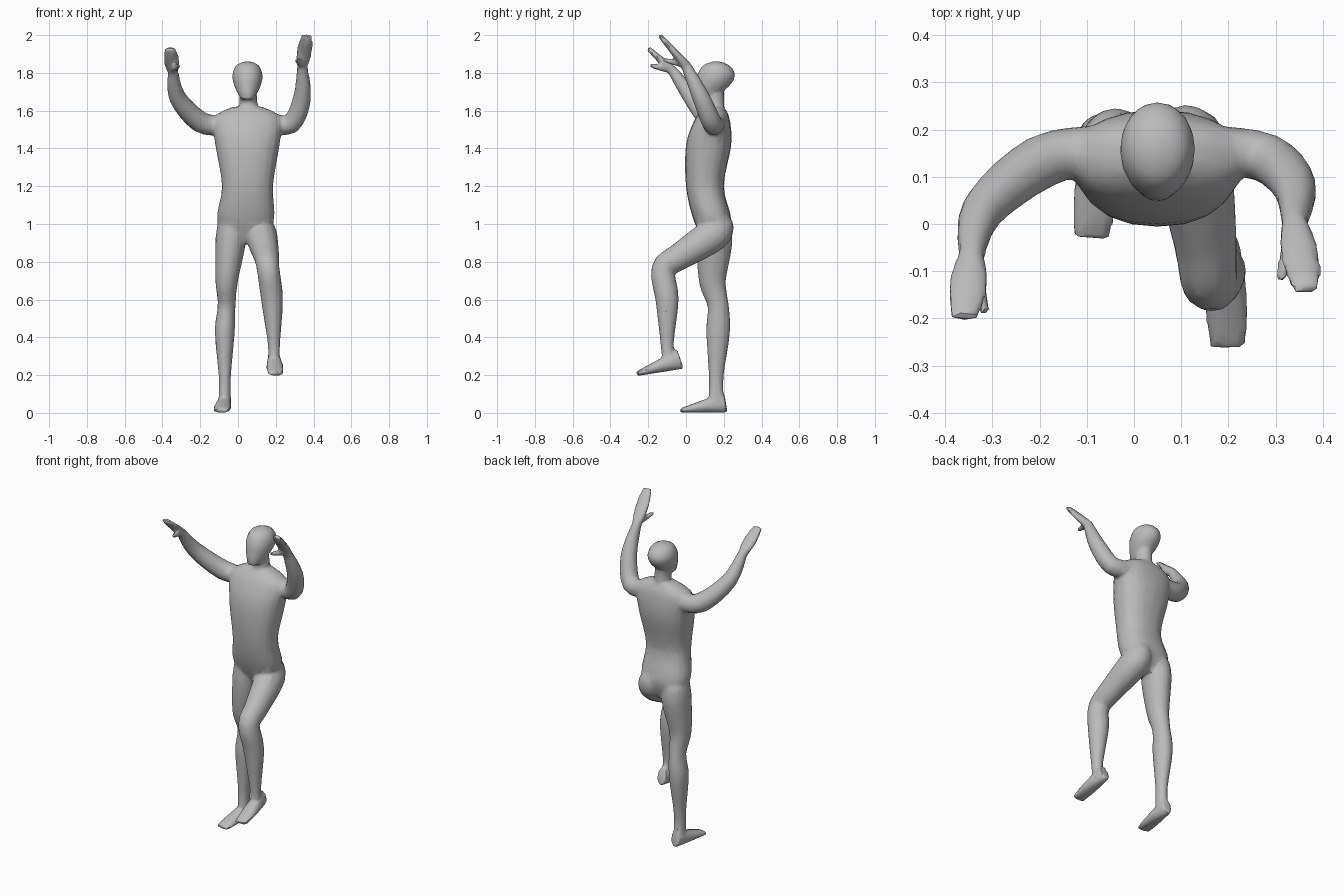
import bpy
import bmesh
from math import cos, sin, pi, copysign
from mathutils import Vector

cube = bpy.data.objects.get("Cube")
if cube:
    bpy.data.objects.remove(cube, do_unlink=True)

# One plain grey for the whole figure
grey = bpy.data.materials.new("plain_grey")
grey.use_nodes = True
grey_value = (0.5, 0.5, 0.5, 1)
grey.diffuse_color = grey_value
grey.node_tree.nodes["Principled BSDF"].inputs["Base Color"].default_value = grey_value

bm = bmesh.new()


def spline(stations, steps=4):
    """Add smoothly interpolated stations between the given ones."""
    result = []
    last = len(stations) - 1
    for i in range(last):
        before, start = stations[max(i - 1, 0)], stations[i]
        end, after = stations[i + 1], stations[min(i + 2, last)]
        for step in range(steps):
            t = step / steps
            result.append([
                b + t * ((c - a) + t * ((2 * a - 5 * b + 4 * c - d)
                                        + t * (3 * (b - c) + d - a))) / 2
                for a, b, c, d in zip(before, start, end, after)])
    result.append(stations[last])
    return result


def squared(value, power):
    """Flatten an oval's sides when the power is below one."""
    return copysign(abs(value) ** power, value)


def loft(stations, flat=False, ratio=1, power=1, sides=16):
    """Skin oval rings along a path of (x, y, z, half width, half depth).
    Without a depth, it is the width times the ratio.
    Flat rings stay level; others turn with the path."""
    complete = [s if len(s) > 4 else (*s, s[3] * ratio) for s in stations]
    stations = spline(complete)
    points = [Vector(s[:3]) for s in stations]
    last = len(points) - 1
    side = Vector((1, 0, 0))
    other = Vector((0, 1, 0))
    rings = []
    for i in range(last, -1, -1):
        if not flat:
            tangent = (points[min(i + 1, last)] - points[max(i - 1, 0)]).normalized()
            side = (side - tangent * side.dot(tangent)).normalized()
            other = tangent.cross(side)
        width, depth = stations[i][3:]
        angles = [2 * pi * k / sides for k in range(sides)]
        rings.append([
            bm.verts.new(points[i]
                         + side * width * squared(cos(angle), power)
                         + other * depth * squared(sin(angle), power))
            for angle in angles])
    for lower, upper in zip(rings, rings[1:]):
        for k in range(sides):
            following = (k + 1) % sides
            bm.faces.new((lower[k], lower[following], upper[following], upper[k]))
    bm.faces.new(rings[0])
    bm.faces.new(rings[last])


def foot(heel, toe):
    """Wedge standing on the line from heel to toe, broadest at the ball."""
    heel, toe = Vector(heel), Vector(toe)
    stations = []
    for t in (0, 0.2, 0.5, 0.8, 1):
        half_height = 0.012 + 0.043 * (1 - t)
        centre = heel.lerp(toe, t)
        centre.z += half_height
        half_width = 0.03 + 0.016 * sin(pi * t * 0.8)
        stations.append((*centre, half_width, half_height))
    loft(stations)


def hand(wrist, tip):
    """Flat mitten from wrist to fingertips, with a thumb toward the head."""
    wrist, tip = Vector(wrist), Vector(tip)
    stations = []
    for t in (0, 0.3, 0.7, 1):
        half_width = 0.028 + 0.015 * sin(pi * t)
        stations.append((*wrist.lerp(tip, t), half_width, 0.026 - 0.014 * t))
    loft(stations)
    inward = copysign(0.03, -wrist.x)
    thumb_tip = wrist + Vector((inward, -0.12, 0.03))
    knuckle = wrist.lerp(thumb_tip, 0.5)
    loft([(*wrist, 0.016), (*knuckle, 0.016), (*thumb_tip, 0.011)])


# Torso, from crotch to shoulders
loft([
    (0.04, 0.15, 0.9, 0.07, 0.05),
    (0.04, 0.14, 1.02, 0.15, 0.1),
    (0.05, 0.1, 1.2, 0.135, 0.1),
    (0.05, 0.12, 1.42, 0.17, 0.12),
    (0.05, 0.14, 1.56, 0.18, 0.09),
    (0.05, 0.15, 1.62, 0.08, 0.05),
], flat=True, power=0.86, sides=20)

# Neck
loft([(0.06, 0.15, 1.56, 0.05), (0.05, 0.15, 1.74, 0.045)], flat=True, ratio=1.1)

# Head, with a narrow jaw forward and a full skull behind
loft([
    (0.05, 0.09, 1.66, 0.035, 0.045),
    (0.05, 0.14, 1.73, 0.07, 0.09),
    (0.05, 0.16, 1.79, 0.08, 0.1),
    (0.05, 0.16, 1.84, 0.06, 0.07),
    (0.05, 0.16, 1.86, 0.02, 0.02),
], flat=True)

# Standing right leg: hip, thigh, knee, calf, ankle
loft([
    (-0.04, 0.15, 1, 0.07),
    (-0.04, 0.15, 0.9, 0.08),
    (-0.06, 0.14, 0.7, 0.06),
    (-0.06, 0.17, 0.57, 0.047),
    (-0.07, 0.17, 0.43, 0.053),
    (-0.07, 0.16, 0.2, 0.033),
    (-0.07, 0.16, 0.06, 0.033),
], ratio=1.2)
foot((-0.07, 0.21, 0), (-0.09, -0.03, 0))

# Raised left leg: hip, thigh, knee, calf, ankle
loft([
    (0.1, 0.18, 1.03, 0.06),
    (0.12, 0.15, 0.95, 0.085),
    (0.15, -0.03, 0.83, 0.068),
    (0.16, -0.12, 0.76, 0.06),
    (0.18, -0.1, 0.6, 0.058),
    (0.19, -0.1, 0.37, 0.033),
    (0.19, -0.09, 0.27, 0.033),
], ratio=1.07)
foot((0.19, -0.03, 0.23), (0.2, -0.26, 0.195))

# Right arm: shoulder, elbow, forearm, wrist
right_wrist = (-0.345, -0.07, 1.81)
loft([
    (-0.08, 0.16, 1.52, 0.05),
    (-0.2, 0.13, 1.54, 0.057),
    (-0.32, 0.03, 1.67, 0.046),
    (*right_wrist, 0.027),
])
hand(right_wrist, (-0.36, -0.2, 1.93))

# Left arm: shoulder, elbow, forearm, wrist
left_wrist = (0.34, 0, 1.84)
loft([
    (0.16, 0.16, 1.54, 0.05),
    (0.28, 0.14, 1.53, 0.053),
    (0.34, 0.08, 1.67, 0.047),
    (*left_wrist, 0.027),
])
hand(left_wrist, (0.365, -0.14, 2))

bmesh.ops.recalc_face_normals(bm, faces=bm.faces)
mesh = bpy.data.meshes.new("human_body")
bm.to_mesh(mesh)
bm.free()
body = bpy.data.objects.new("human_body", mesh)
bpy.context.collection.objects.link(body)
bpy.ops.object.select_all(action="DESELECT")
body.select_set(True)
bpy.context.view_layer.objects.active = body

# Fuse the limbs into one skin, soften the joins, reduce to low-poly facets
fuse = body.modifiers.new("fuse", "REMESH")
fuse.mode = "VOXEL"
fuse.voxel_size = 0.009
soften = body.modifiers.new("soften", "SMOOTH")
soften.iterations = 4
reduce = body.modifiers.new("reduce", "DECIMATE")
reduce.ratio = 0.1
for name in ("fuse", "soften", "reduce"):
    bpy.ops.object.modifier_apply(modifier=name)

body.data.materials.append(grey)
bpy.ops.object.shade_smooth_by_angle(angle=pi / 5)
